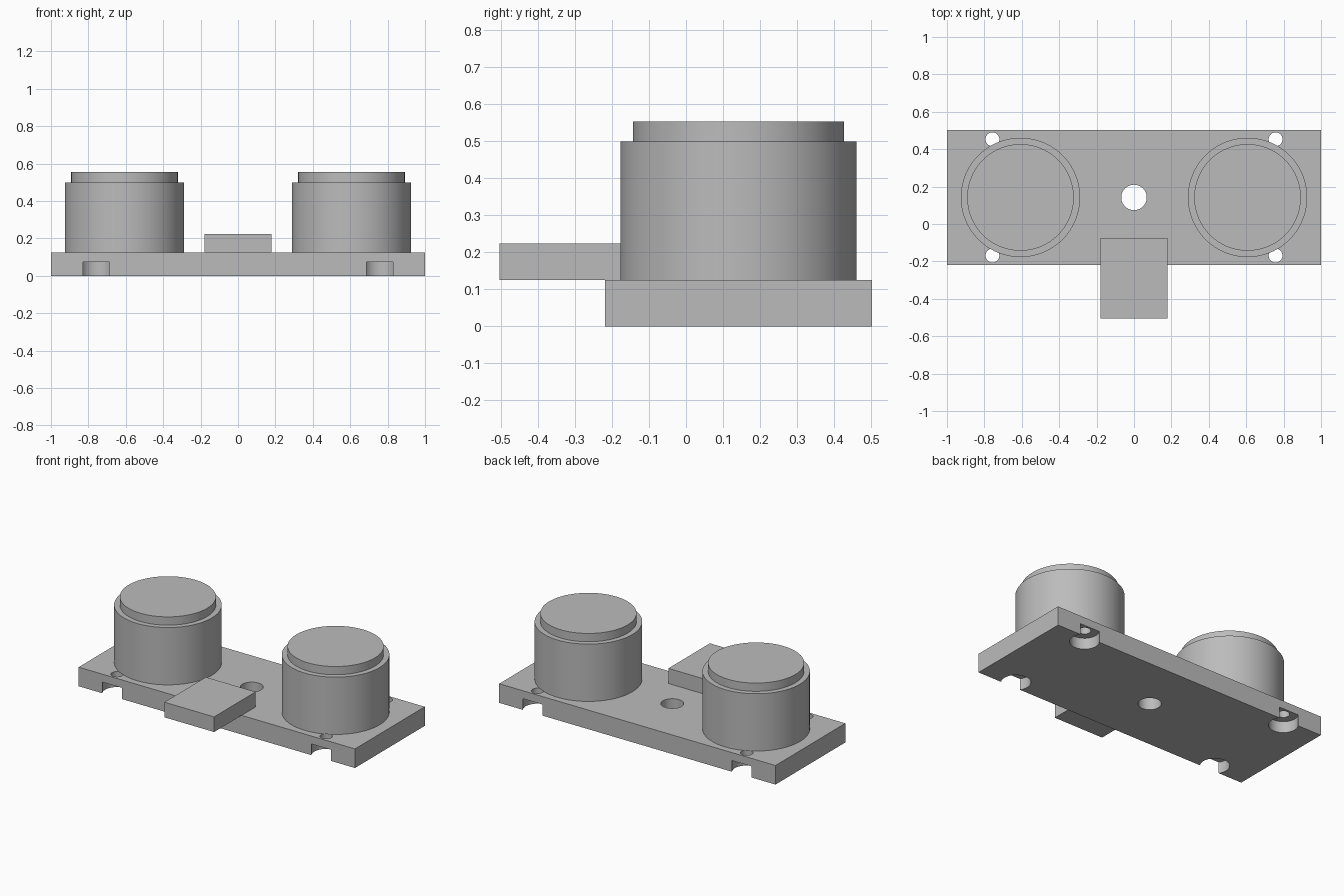
import bpy
import math

default_cube = bpy.data.objects.get("Cube")
if default_cube:
    bpy.data.objects.remove(default_cube, do_unlink=True)

MID_Y = 0.142      # shared centre line of plate, drums and holes
PLATE_TOP = 0.125

grey = bpy.data.materials.new("plain grey")
grey.use_nodes = True
colour = (0.5, 0.5, 0.5, 1)
grey.diffuse_color = colour
grey.node_tree.nodes["Principled BSDF"].inputs["Base Color"].default_value = colour


def box(name, x, y, z):
    """Box from (min, max) ranges."""
    bpy.ops.mesh.primitive_cube_add(size=1, location=[sum(r) / 2 for r in (x, y, z)])
    ob = bpy.context.object
    ob.name = name
    ob.scale = [r[1] - r[0] for r in (x, y, z)]
    bpy.ops.object.transform_apply(location=False, rotation=False, scale=True)
    ob.data.materials.append(grey)
    return ob


def cylinder(name, x, y, radius, z0, z1, sides=96):
    bpy.ops.mesh.primitive_cylinder_add(vertices=sides, radius=radius, depth=z1 - z0,
                                        location=(x, y, (z0 + z1) / 2))
    ob = bpy.context.object
    ob.name = name
    ob.data.materials.append(grey)
    bpy.ops.object.shade_smooth_by_angle(angle=math.radians(30))
    return ob


def cut(target, cutter):
    """Subtract the cutter and remove it."""
    mod = target.modifiers.new("cut", "BOOLEAN")
    mod.operation = "DIFFERENCE"
    mod.solver = "EXACT"
    mod.object = cutter
    bpy.context.view_layer.objects.active = target
    bpy.ops.object.modifier_apply(modifier=mod.name)
    bpy.data.objects.remove(cutter, do_unlink=True)


# Base plate with a centre hole and four counterbored screw holes
plate = box("base_plate", (-1, 1), (MID_Y - 0.361, MID_Y + 0.361), (0, PLATE_TOP))
cut(plate, cylinder("hole_cutter", 0, MID_Y, 0.068, -0.1, 0.3, 48))
for sx in (-1, 1):
    for sy in (-1, 1):
        x, y = sx * 0.757, MID_Y + sy * 0.311
        cut(plate, cylinder("screw_cutter", x, y, 0.037, -0.1, 0.3, 48))
        cut(plate, cylinder("bore_cutter", x, y, 0.087, -0.1, 0.073, 48))
bpy.ops.object.select_all(action="DESELECT")
plate.select_set(True)
bpy.context.view_layer.objects.active = plate
bpy.ops.object.shade_smooth_by_angle(angle=math.radians(30))

# Front tongue resting on the plate
box("front_tongue", (-0.18, 0.18), (-0.504, -0.075), (PLATE_TOP, 0.224))

# Two drums, each with a narrower cap
for side, sx in (("right", -1), ("left", 1)):
    cylinder(side + "_drum", sx * 0.607, MID_Y, 0.319, PLATE_TOP, 0.5)
    cylinder(side + "_drum_cap", sx * 0.607, MID_Y, 0.285, 0.5, 0.554)
